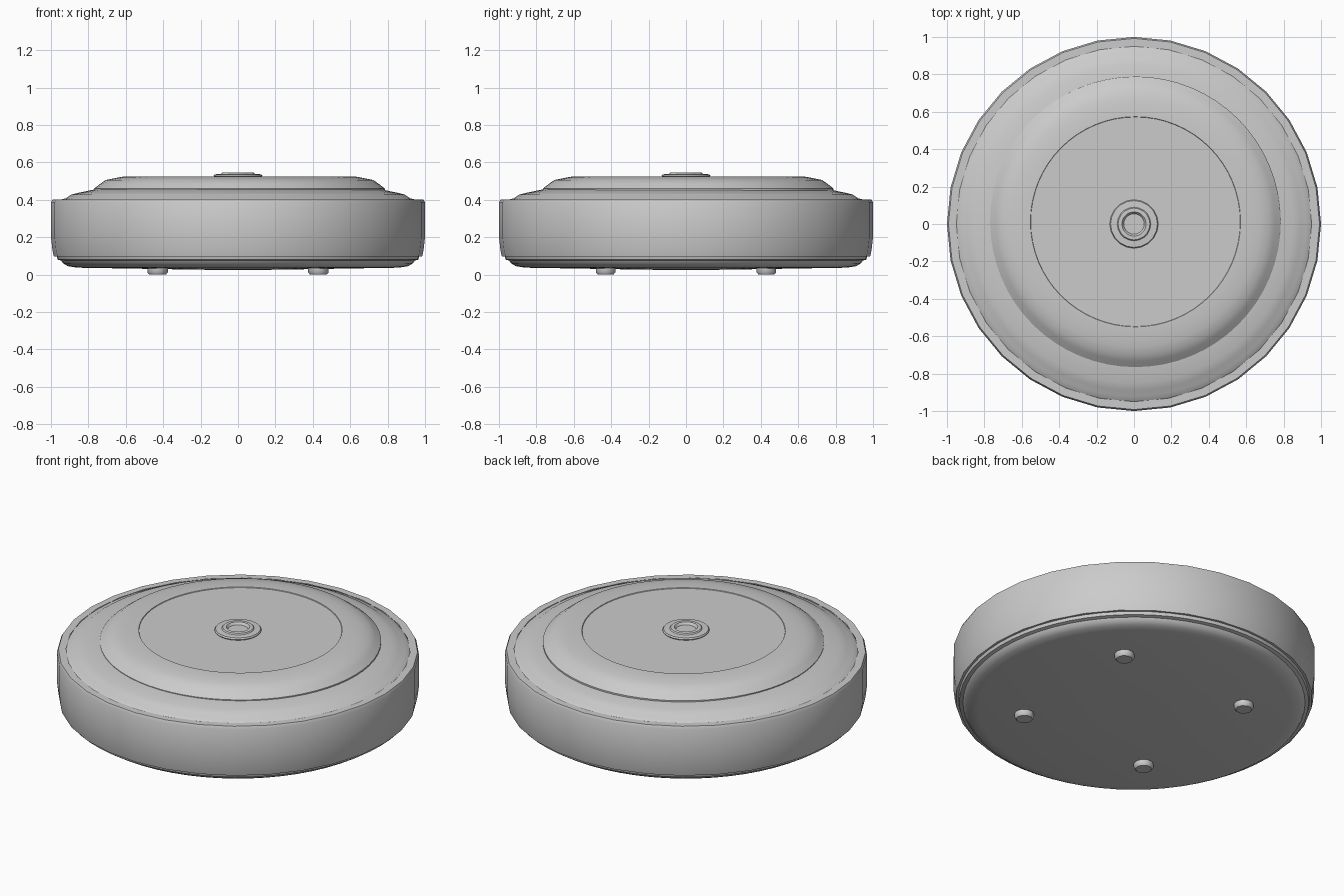
import bpy, bmesh, math

if "Cube" in bpy.data.objects:
    bpy.data.objects.remove(bpy.data.objects["Cube"])


def lathe(name, profile, segments, center=(0, 0), angle=40):
    """Revolve (radius, height) points about z; radius 0 makes a pole."""
    me = bpy.data.meshes.new(name)
    bm = bmesh.new()
    rings = []
    for r, z in profile:
        if r == 0:
            rings.append([bm.verts.new((center[0], center[1], z))])
            continue
        rings.append([bm.verts.new((center[0] + r * math.cos(2 * math.pi * i / segments),
                                    center[1] + r * math.sin(2 * math.pi * i / segments), z))
                      for i in range(segments)])
    for a, b in zip(rings, rings[1:]):
        for i in range(segments):
            j = (i + 1) % segments
            if len(a) == 1:
                bm.faces.new((a[0], b[j], b[i]))
            elif len(b) == 1:
                bm.faces.new((a[i], a[j], b[0]))
            else:
                bm.faces.new((a[i], a[j], b[j], b[i]))
    bmesh.ops.recalc_face_normals(bm, faces=bm.faces)
    bm.to_mesh(me)
    bm.free()
    ob = bpy.data.objects.new(name, me)
    bpy.context.collection.objects.link(ob)
    bpy.ops.object.select_all(action='DESELECT')
    ob.select_set(True)
    bpy.context.view_layer.objects.active = ob
    bpy.ops.object.shade_smooth_by_angle(angle=math.radians(angle))
    return ob


# Main shell: flat underside, rounded lower edge, gently sloping shoulder
lathe("body_shell", [(0, 0.025), (0.2, 0.026), (0.86, 0.037), (0.91, 0.045),
                     (0.935, 0.06), (0.945, 0.075), (0.965, 0.08), (0.97, 0.10),
                     (0.955, 0.12), (0.955, 0.39), (0.945, 0.402), (0.92, 0.408),
                     (0.89, 0.428), (0.85, 0.438), (0.76, 0.457), (0, 0.457)], 64)

# Faceted bumper wrapped round the side
lathe("bumper_band", [(0.955, 0.098), (0.985, 0.098), (0.992, 0.13), (1.0, 0.20),
                      (1.0, 0.385), (0.992, 0.402), (0.95, 0.402)], 32)

# Raised lid, set slightly off centre
lid_center = (0.008, 0.012)
lathe("lid", [(0, 0.45), (0.777, 0.45), (0.777, 0.46), (0.745, 0.485),
              (0.715, 0.506), (0.67, 0.515), (0.63, 0.523), (0.562, 0.525),
              (0.56, 0.521), (0, 0.521)], 64, lid_center)

# Centre button: flange, raised ring and dished middle
lathe("button", [(0, 0.515), (0.12, 0.515), (0.13, 0.528), (0.125, 0.536),
                 (0.09, 0.538), (0.085, 0.545), (0.065, 0.546),
                 (0.055, 0.532), (0, 0.532)], 20, angle=30)

# Four small feet
for sx, sy, label in ((-1, -1, "front_left"), (1, -1, "front_right"),
                      (-1, 1, "back_left"), (1, 1, "back_right")):
    lathe("foot_" + label, [(0, 0.0), (0.045, 0.0), (0.055, 0.012),
                            (0.055, 0.034), (0, 0.034)], 10, (sx * 0.43, sy * 0.43))
